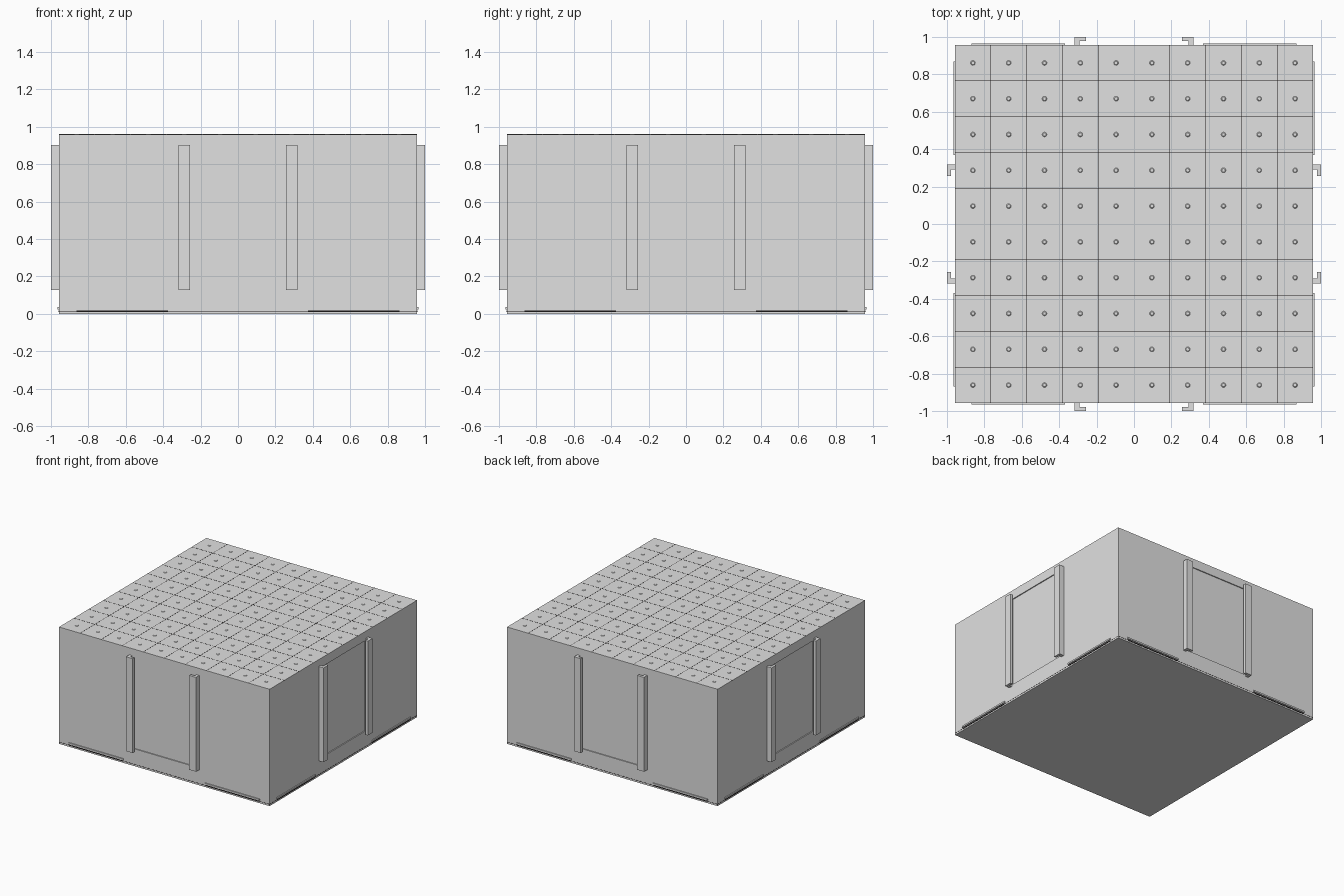
import bpy, bmesh, math
from mathutils import Matrix, Vector

if "Cube" in bpy.data.objects:
    bpy.data.objects.remove(bpy.data.objects["Cube"])

def mat(name, c):
    m = bpy.data.materials.new(name)
    m.diffuse_color = (*c, 1)
    m.use_nodes = True
    m.node_tree.nodes["Principled BSDF"].inputs["Base Color"].default_value = m.diffuse_color
    return m

GREY = mat("light_grey", (0.75, 0.75, 0.75))
BLACK = mat("seam_black", (0.01, 0.008, 0.008))
H, TOP, N = 0.957, 0.96, 10      # half width, height, modules per side
STEP = 2 * H / N

def add_box(bm, x0, x1, y0, y1, z0, z1):
    m = Matrix.Translation(((x0 + x1) / 2, (y0 + y1) / 2, (z0 + z1) / 2))
    bmesh.ops.create_cube(bm, size=1, matrix=m @ Matrix.Diagonal((x1 - x0, y1 - y0, z1 - z0, 1)))

def finish(bm, name, material):
    bmesh.ops.recalc_face_normals(bm, faces=bm.faces)
    me = bpy.data.meshes.new(name)
    bm.to_mesh(me)
    bm.free()
    me.materials.append(material)
    ob = bpy.data.objects.new(name, me)
    bpy.context.collection.objects.link(ob)
    return ob

def four_sides(bm):
    # repeat the front side geometry on the other three sides
    geom = bm.verts[:] + bm.edges[:] + bm.faces[:]
    for k in (1, 2, 3):
        d = bmesh.ops.duplicate(bm, geom=geom)
        vs = [g for g in d["geom"] if isinstance(g, bmesh.types.BMVert)]
        bmesh.ops.rotate(bm, verts=vs, cent=(0, 0, 0), matrix=Matrix.Rotation(k * math.pi / 2, 3, 'Z'))

# body block
bm = bmesh.new()
add_box(bm, -H, H, -H, H, 0, TOP)
body = finish(bm, "body", GREY)

# shallow panel recess on each side
bm = bmesh.new()
add_box(bm, -0.285, 0.285, -H - 0.05, -H + 0.008, 0.142, 0.885)
four_sides(bm)
cutter = finish(bm, "recess_cutter", GREY)
cutter.hide_render = True
cutter.hide_set(True)
mod = body.modifiers.new("recess", 'BOOLEAN')
mod.operation = 'DIFFERENCE'
mod.solver = 'EXACT'
mod.object = cutter
bpy.context.view_layer.objects.active = body
bpy.ops.object.modifier_apply(modifier="recess")
bpy.data.objects.remove(cutter)

# L-shaped guide rails beside each recess
bm = bmesh.new()
for s in (-1, 1):
    prof = [(0.318, -H), (0.318, -1), (0.257, -1), (0.257, -0.979), (0.292, -0.979), (0.292, -H)]
    f = bm.faces.new([bm.verts.new((s * x, y, 0.128)) for x, y in prof])
    r = bmesh.ops.extrude_face_region(bm, geom=[f], use_keep_orig=True)
    bmesh.ops.translate(bm, vec=(0, 0, 0.775),
                        verts=[g for g in r["geom"] if isinstance(g, bmesh.types.BMVert)])
four_sides(bm)
finish(bm, "guide_rails", GREY)

# low lips near the base
bm = bmesh.new()
for s in (-1, 1):
    a, b = sorted((s * 0.37, s * 0.868))
    add_box(bm, a, b, -H - 0.008, -H, 0.023, 0.036)
four_sides(bm)
finish(bm, "base_lips", GREY)

# dark seam around the base, heavier under the lips
bm = bmesh.new()
add_box(bm, -H, H, -H - 0.0008, -H, 0.0135, 0.0165)
for s in (-1, 1):
    a, b = sorted((s * 0.375, s * 0.863))
    add_box(bm, a, b, -H - 0.002, -H, 0.011, 0.018)
four_sides(bm)
finish(bm, "base_seam", BLACK)

# thin dark seams between the top modules
bm = bmesh.new()
for i in range(1, N):
    p = -H + i * STEP
    add_box(bm, p - 0.0013, p + 0.0013, -H, H, TOP, TOP + 0.0006)
    add_box(bm, -H, H, p - 0.0013, p + 0.0013, TOP, TOP + 0.0007)
finish(bm, "top_seams", BLACK)

# small stud in the middle of every module
bm = bmesh.new()
for i in range(N):
    for j in range(N):
        c = Vector((-H + (i + 0.5) * STEP, -H + (j + 0.5) * STEP, TOP + 0.0015))
        bmesh.ops.create_cone(bm, cap_ends=True, segments=12, radius1=0.013, radius2=0.009,
                              depth=0.003, matrix=Matrix.Translation(c))
finish(bm, "top_studs", GREY)
